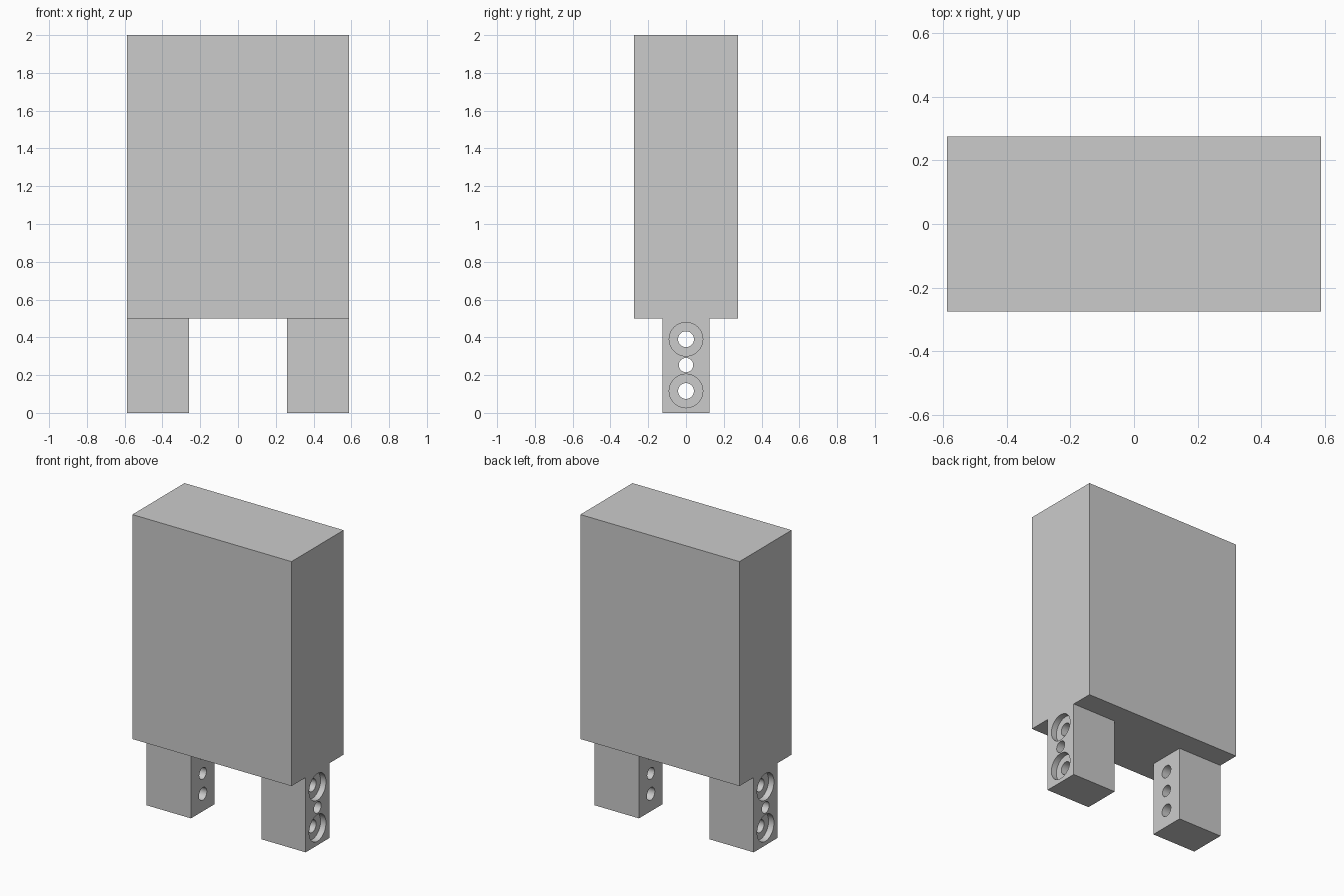
import bpy, bmesh, math
from mathutils import Matrix

if "Cube" in bpy.data.objects:
    bpy.data.objects.remove(bpy.data.objects["Cube"])

HALF_X, HALF_Y, LEG_Y = 0.588, 0.275, 0.125
TOP, SHOULDER, LEG_INNER = 2.0, 0.5, 0.26
BORE_DEPTH = 0.04


def mesh_object(name, bm):
    bmesh.ops.recalc_face_normals(bm, faces=bm.faces)
    mesh = bpy.data.meshes.new(name)
    bm.to_mesh(mesh)
    bm.free()
    obj = bpy.data.objects.new(name, mesh)
    bpy.context.collection.objects.link(obj)
    return obj


def box(name, size, centre):
    bm = bmesh.new()
    bmesh.ops.create_cube(bm, size=1, matrix=Matrix.Translation(centre) @ Matrix.Diagonal((*size, 1)))
    return mesh_object(name, bm)


def x_cylinder(name, radius, length, x, z):
    bm = bmesh.new()
    bmesh.ops.create_cone(bm, cap_ends=True, segments=48, radius1=radius, radius2=radius, depth=length,
                          matrix=Matrix.Translation((x, 0, z)) @ Matrix.Rotation(math.pi / 2, 4, 'Y'))
    return mesh_object(name, bm)


def cut(target, cutter):
    bpy.context.view_layer.objects.active = target
    mod = target.modifiers.new("cut", 'BOOLEAN')
    mod.operation, mod.solver, mod.object = 'DIFFERENCE', 'EXACT', cutter
    bpy.ops.object.modifier_apply(modifier=mod.name)
    bpy.data.objects.remove(cutter)


# Block with narrower foot: T-shaped side profile extruded along x
profile = [(-LEG_Y, 0), (LEG_Y, 0), (LEG_Y, SHOULDER), (HALF_Y, SHOULDER),
           (HALF_Y, TOP), (-HALF_Y, TOP), (-HALF_Y, SHOULDER), (-LEG_Y, SHOULDER)]
bm = bmesh.new()
face = bm.faces.new([bm.verts.new((-HALF_X, y, z)) for y, z in profile])
ext = bmesh.ops.extrude_face_region(bm, geom=[face])
bmesh.ops.translate(bm, vec=(2 * HALF_X, 0, 0),
                    verts=[v for v in ext["geom"] if isinstance(v, bmesh.types.BMVert)])
body = mesh_object("block_with_legs", bm)

# Gap between the two legs
cut(body, box("gap_cutter", (2 * LEG_INNER, 1, 1), (0, 0, SHOULDER - 0.5)))

# Through holes in both legs, with counterbores on the outer sides
for z, radius, counterbored in ((0.116, 0.042, True), (0.253, 0.038, False), (0.39, 0.042, True)):
    cut(body, x_cylinder("hole_cutter", radius, 2, 0, z))
    if counterbored:
        for side in (-1, 1):
            cut(body, x_cylinder("bore_cutter", 0.089, 2 * BORE_DEPTH, side * HALF_X, z))

# Smooth hole walls, sharp edges elsewhere
body.select_set(True)
bpy.context.view_layer.objects.active = body
bpy.ops.object.shade_smooth_by_angle(angle=math.radians(30))
